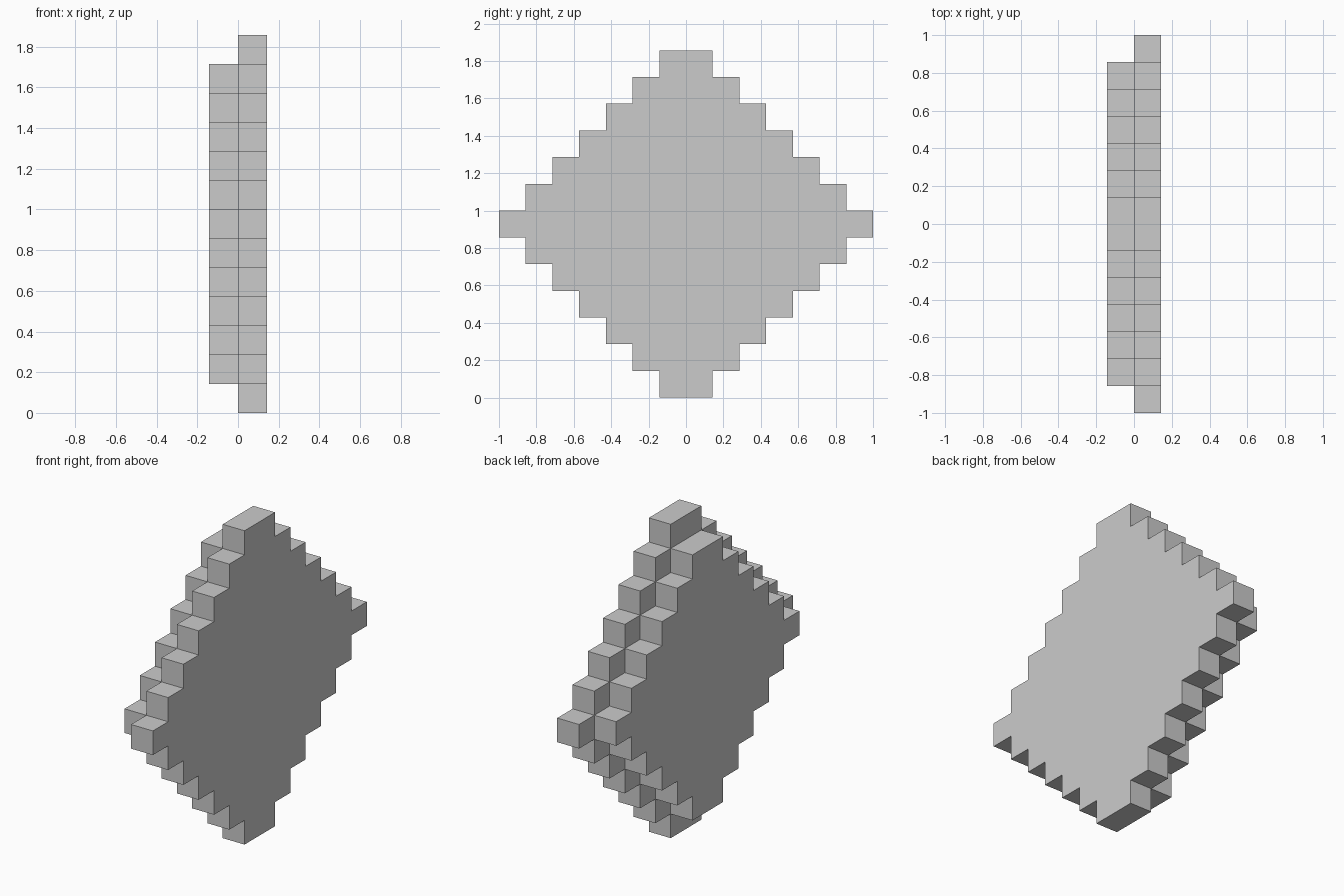
import bpy, bmesh, math

if "Cube" in bpy.data.objects:
    bpy.data.objects.remove(bpy.data.objects["Cube"])

U = 1 / 7      # block size
MID = 6        # middle row of 13

# Two stepped diamond layers: a large one (+x) and one a block smaller (-x)
cells = set()
for layer, radius in ((0, 7), (-1, 6)):
    for row in range(13):
        half = radius - abs(row - MID)
        for y in range(-half, half):
            cells.add((layer, y, row))

bm = bmesh.new()
verts = {}


def vert(p):
    if p not in verts:
        verts[p] = bm.verts.new([c * U for c in p])
    return verts[p]


# Outer block faces only, so the two layers form one clean shell
for cell in cells:
    for axis in range(3):
        a, b = (axis + 1) % 3, (axis + 2) % 3
        for side in (0, 1):
            neighbour = list(cell)
            neighbour[axis] += 2 * side - 1
            if tuple(neighbour) in cells:
                continue
            quad = []
            for da, db in ((0, 0), (1, 0), (1, 1), (0, 1)):
                p = list(cell)
                p[axis] += side
                p[a] += da
                p[b] += db
                quad.append(vert(tuple(p)))
            bm.faces.new(quad if side else quad[::-1])

# Merge coplanar block faces into large flat faces
bmesh.ops.dissolve_limit(bm, angle_limit=math.radians(1),
                         verts=bm.verts[:], edges=bm.edges[:])
mesh = bpy.data.meshes.new("stepped_diamond")
bm.to_mesh(mesh)
bm.free()
bpy.context.collection.objects.link(bpy.data.objects.new("stepped_diamond", mesh))
